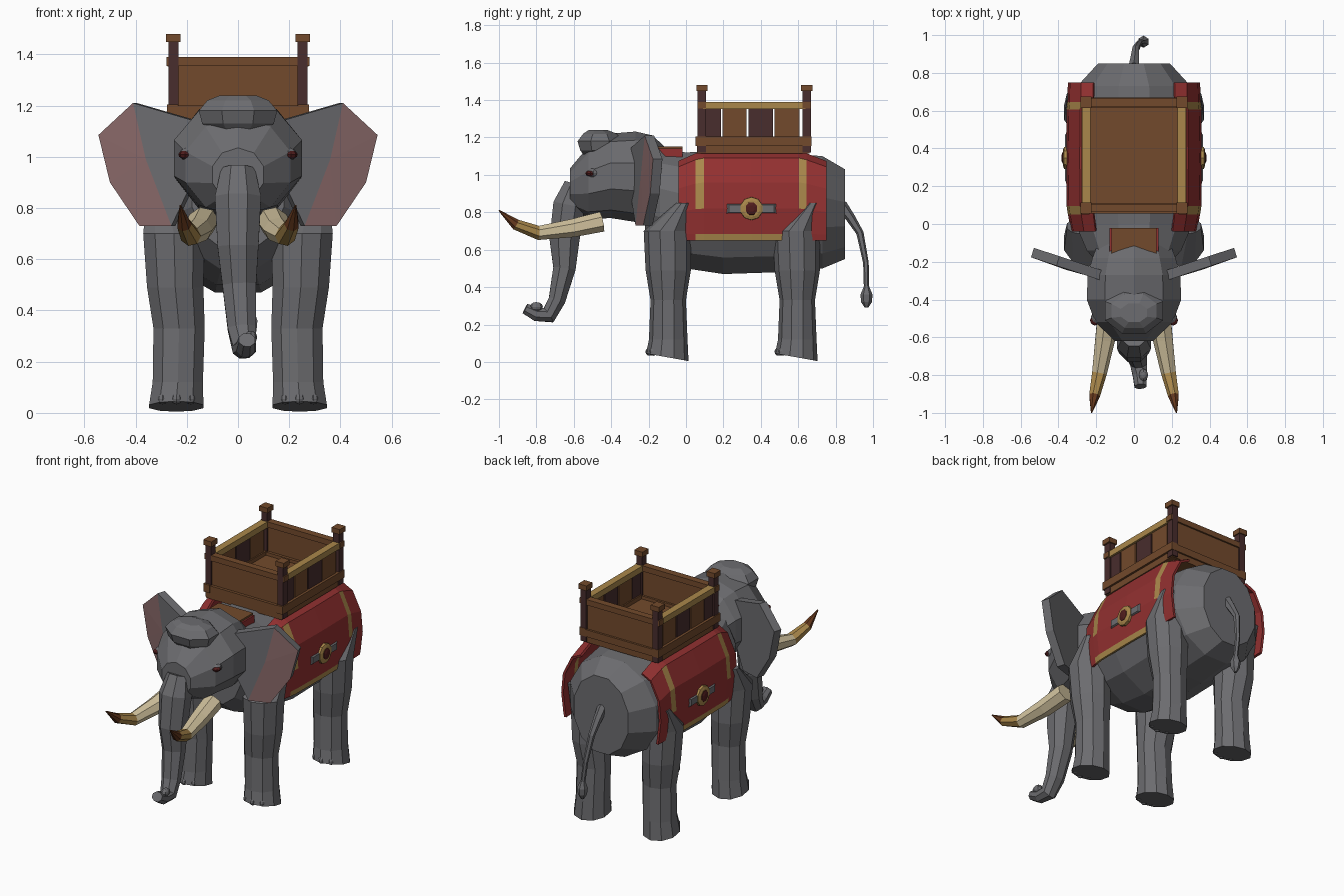
import bpy, bmesh, math
from mathutils import Vector

cube = bpy.data.objects.get("Cube")
if cube:
    bpy.data.objects.remove(cube, do_unlink=True)


def material(name, r, g, b):
    m = bpy.data.materials.new(name)
    m.use_nodes = True
    m.diffuse_color = (r, g, b, 1)
    m.node_tree.nodes["Principled BSDF"].inputs["Base Color"].default_value = (r, g, b, 1)
    m.node_tree.nodes["Principled BSDF"].inputs["Roughness"].default_value = 0.9
    return m


GREY = material("grey skin", .15, .15, .16)
PINK = material("ear pink", .25, .14, .14)
IVORY = material("ivory", .64, .54, .34)
GOLD = material("gold trim", .40, .245, .07)
TIP = material("tusk tip brown", .13, .04, .012)
RED = material("red cloth", .29, .03, .03)
WOOD = material("wood", .17, .068, .025)
DARK = material("dark wood", .065, .026, .026)
GEM = material("deep red", .08, .012, .012)


def finish(name, bm, mats, mirror=False):
    bmesh.ops.recalc_face_normals(bm, faces=bm.faces)
    mesh = bpy.data.meshes.new(name)
    bm.to_mesh(mesh)
    bm.free()
    for m in mats:
        mesh.materials.append(m)
    ob = bpy.data.objects.new(name, mesh)
    bpy.context.collection.objects.link(ob)
    if mirror:
        ob.modifiers.new("Mirror", "MIRROR").use_mirror_merge = False
    return ob


def tube(name, rings, mats, n=10, axis=None, mirror=False, slot=lambda i: 0):
    """Loft polygon rings (x, y, z, radius across, radius in depth) along a path."""
    bm = bmesh.new()
    pts = [Vector(r[:3]) for r in rings]
    loops = []
    for i, r in enumerate(rings):
        t = Vector(axis) if axis else pts[min(i + 1, len(pts) - 1)] - pts[max(i - 1, 0)]
        t.normalize()
        u = Vector((0, 1, 0)) if abs(t.x) > .9 else Vector((1, 0, 0))
        u = (u - t * u.dot(t)).normalized()
        v = t.cross(u)
        grow = 1 / math.cos(math.pi / n)
        loop = []
        for k in range(n):
            a = 2 * math.pi * (k + .5) / n
            loop.append(bm.verts.new(pts[i] + grow * (u * r[3] * math.cos(a) + v * r[4] * math.sin(a))))
        loops.append(loop)
    for i in range(len(loops) - 1):
        a, b = loops[i], loops[i + 1]
        for k in range(n):
            f = bm.faces.new((a[k], a[(k + 1) % n], b[(k + 1) % n], b[k]))
            f.material_index = slot(i)
    bm.faces.new(loops[0]).material_index = slot(0)
    bm.faces.new(loops[-1]).material_index = slot(len(loops) - 2)
    return finish(name, bm, mats, mirror)


def box(name, x, y, z, mat, mirror=False):
    bm = bmesh.new()
    bmesh.ops.create_cube(bm, size=1)
    for v in bm.verts:
        v.co = [lo + (hi - lo) * (c + .5) for c, (lo, hi) in zip(v.co, (x, y, z))]
    return finish(name, bm, [mat], mirror)


def ball(name, centre, size, mat, mirror=False):
    bm = bmesh.new()
    bmesh.ops.create_uvsphere(bm, u_segments=8, v_segments=6, radius=1)
    for v in bm.verts:
        v.co = [c + s * p for c, s, p in zip(centre, size, v.co)]
    return finish(name, bm, [mat], mirror)


Y = (0, 1, 0)
# Body, head and forehead dome
tube("body", [(0, -.22, .87, .18, .24), (0, -.14, .85, .25, .29), (0, 0, .81, .31, .31),
              (0, .2, .80, .335, .33), (0, .5, .80, .335, .32), (0, .73, .80, .30, .30),
              (0, .85, .79, .19, .24)], [GREY], 12, Y)
tube("head", [(0, -.10, .97, .19, .16), (0, -.18, .98, .22, .22), (0, -.27, .99, .245, .23),
              (0, -.40, .995, .25, .215), (0, -.52, .96, .205, .185), (0, -.62, .93, .10, .10)],
     [GREY], 10, Y)
tube("forehead_dome", [(0, -.46, 1.10, .10, .08), (0, -.46, 1.13, .14, .105),
                       (0, -.46, 1.18, .153, .12), (0, -.46, 1.22, .12, .09),
                       (0, -.47, 1.24, .07, .05)], [GREY], 8, (0, 0, 1))

# Trunk with curled tip
tube("trunk", [(0, -.59, .95, .065, .06), (0, -.625, .84, .09, .085), (0, -.65, .65, .08, .08),
               (.005, -.65, .5, .066, .06), (.015, -.69, .33, .055, .045),
               (.025, -.735, .25, .045, .045), (.03, -.80, .255, .037, .037),
               (.035, -.86, .285, .032, .028)], [GREY], 8)
ball("trunk_finger", (.05, -.80, .295), (.025, .035, .025), GREY)

# Tusks: ivory, gold section, dark tip
tube("tusks", [(.135, -.45, .75, .055, .05), (.155, -.61, .715, .05, .045),
               (.185, -.79, .69, .037, .035), (.21, -.91, .735, .027, .027),
               (.225, -1.0, .81, .003, .003)], [IVORY, GOLD, TIP], 7, mirror=True,
     slot=lambda i: max(0, i - 1))

# Eyes
ball("eyelids", (.197, -.495, 1.01), (.032, .035, .026), GREY, True)
ball("eyes", (.207, -.51, 1.008), (.026, .028, .016), GEM, True)

# Ears: grey slabs with pink outer fan
outline = [(.17, 1.14), (.41, 1.21), (.545, 1.085), (.50, .90), (.385, .73), (.26, .73), (.18, .90)]
bm = bmesh.new()


def ear_point(x, z, depth):
    return bm.verts.new((x, -.30 + (x - .17) * .33 + depth, z))


front = [ear_point(x, z, 0) for x, z in outline]
back = [ear_point(x - .015, z, .055) for x, z in outline]
middle = ear_point(.36, .99, -.005)
bm.faces.new((front[0], front[1], middle, front[5], front[6]))
for i in range(1, 5):
    bm.faces.new((front[i], front[i + 1], middle)).material_index = 1
for i in range(7):
    j = (i + 1) % 7
    bm.faces.new((front[i], front[j], back[j], back[i]))
bm.faces.new(back)
finish("ears", bm, [GREY, PINK], True)

# Legs with sloped soles and toes
for name, y in (("front", 0), ("rear", .69)):
    leg = tube(name + "_legs", [(.285, -.01 + y, .85, .07, .04), (.25, -.10 + y, .70, .12, .12),
                                (.245, -.095 + y, .49, .11, .115), (.23, -.095 + y, .33, .10, .09),
                                (.235, -.095 + y, .12, .098, .098), (.241, -.10 + y, .025, .106, .108)],
               [GREY], 10, (0, 0, -1), True)
    for v in leg.data.vertices:
        if v.co.z < .05:
            v.co.z -= (v.co.y + .10 - y) * .18
    for k in (-1, 0, 1):
        ball(name + "_toes", (.24 + k * .055, -.195 + y + abs(k) * .02, .055),
             (.02, .022, .022), GREY, True)

# Tail and tuft
tube("tail", [(0, .83, .84, .027, .027), (.005, .88, .77, .022, .022), (.01, .93, .69, .017, .017),
              (.03, .962, .53, .013, .013), (.048, .965, .39, .012, .012)], [GREY], 6)
tube("tail_tuft", [(.048, .965, .41, .01, .01), (.05, .965, .36, .026, .028),
                   (.05, .965, .32, .022, .025), (.05, .965, .29, .008, .008)], [GREY], 6)

# Saddle cloth: side drapes with gold hem and straps
section = [(.22, 1.125), (.285, 1.09), (.345, .96), (.357, .82), (.342, .685), (.336, .65)]
columns = [(-.04, .93, -.05), (.05, .98, -.01), (.095, 1, 0), (.35, 1.01, 0),
           (.605, 1, 0), (.645, .99, -.01), (.75, .98, -.05)]
bm = bmesh.new()
grid = []
for y, wide, drop in columns:
    grid.append([bm.verts.new((x * wide, y, z + drop * (z - .65) / .47)) for x, z in section])
for c in range(len(columns) - 1):
    for r in range(len(section) - 1):
        f = bm.faces.new((grid[c][r], grid[c + 1][r], grid[c + 1][r + 1], grid[c][r + 1]))
        strap = c in (1, 4) and r in (1, 2)
        f.material_index = int(strap or (r == 4 and 0 < c < 5))
cloth = finish("saddle_cloth", bm, [RED, GOLD], True)
cloth.modifiers.new("Thickness", "SOLIDIFY").thickness = .015

# Medallions with side points
tube("medallion_points", [(.35, .35, .82, .14, .028), (.366, .35, .82, .12, .02)],
     [GREY], 4, (1, 0, 0), True)
bm = bmesh.new()
tube("medallion_rims", [(.345, .35, .82, .06, .06), (.37, .35, .82, .058, .058),
                        (.376, .35, .82, .042, .042)], [GOLD], 10, (1, 0, 0), True)
tube("medallion_gems", [(.36, .35, .82, .033, .036), (.378, .35, .82, .03, .033),
                        (.384, .35, .82, .015, .017)], [GEM], 8, (1, 0, 0), True)

# Neck pad
box("neck_pad_base", (-.13, .13), (-.17, -.02), (1.08, 1.14), RED)
box("neck_pad_top", (-.12, .12), (-.16, -.02), (1.13, 1.152), WOOD)

# Carriage: floor, panels, rails, posts
box("carriage_base", (-.265, .265), (.06, .66), (1.115, 1.16), WOOD)
box("carriage_floor", (-.25, .25), (.07, .65), (1.15, 1.18), WOOD)
box("carriage_sills", (.235, .278), (.05, .67), (1.155, 1.205), WOOD, True)
for name, y in (("front", .085), ("rear", .645)):
    box(name + "_panel", (-.25, .25), (y - .012, y + .012), (1.15, 1.37), WOOD)
    box(name + "_sill", (-.27, .27), (y - .03, y + .025), (1.155, 1.2), WOOD)
    box(name + "_top_rail", (-.28, .28), (y - .022, y + .022), (1.355, 1.39), WOOD)
    box(name + "_posts", (.232, .272), (y - .023, y + .023), (1.12, 1.45), DARK, True)
    box(name + "_post_caps", (.225, .282), (y - .03, y + .03), (1.448, 1.48), WOOD, True)
box("side_rails", (.23, .275), (.09, .64), (1.352, 1.39), GOLD, True)
for i, (y0, y1) in enumerate(((.10, .187), (.195, .323), (.333, .465), (.473, .607))):
    box("side_slats", (.243, .262), (y0, y1), (1.19, 1.36), WOOD if i % 2 else DARK, True)
